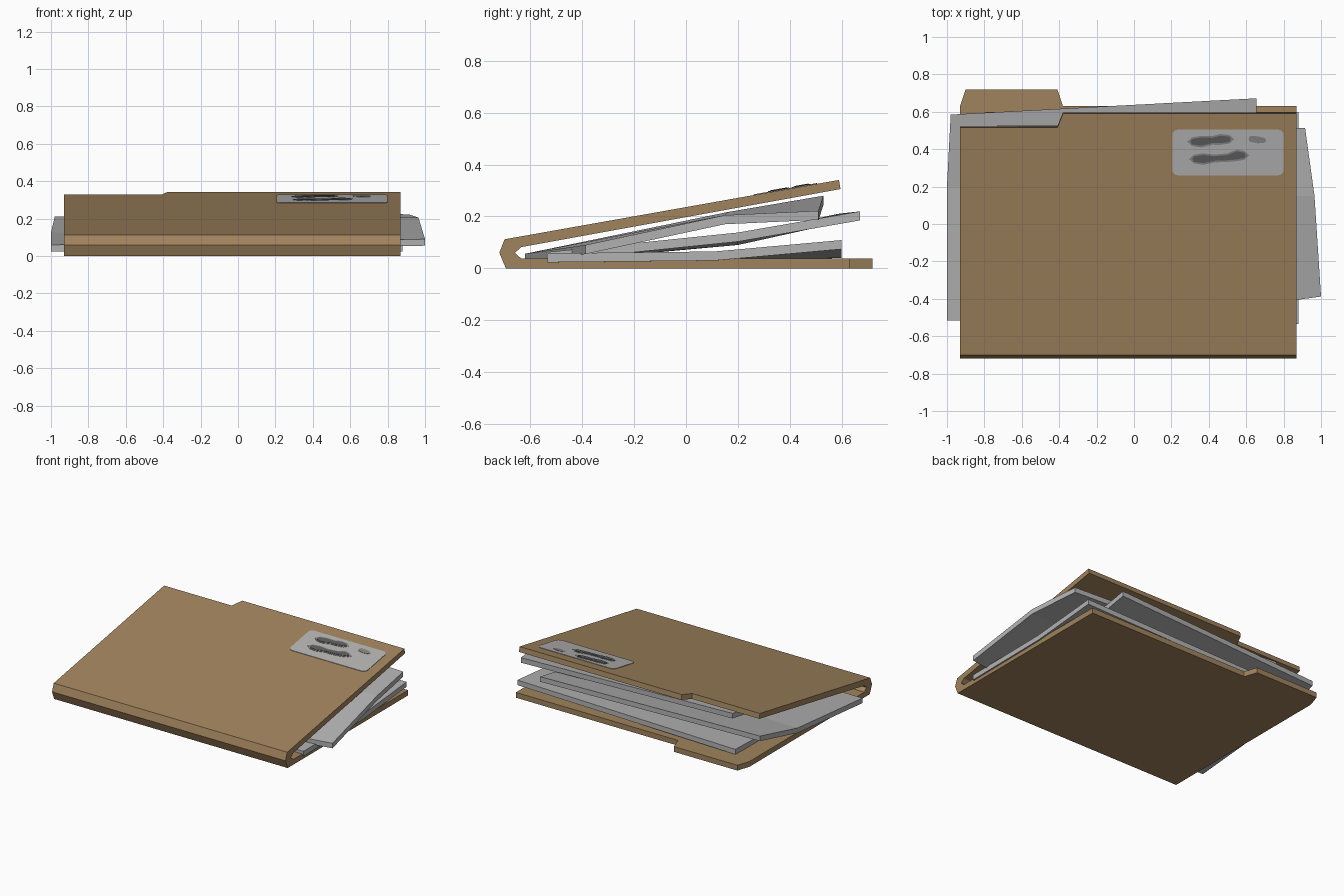
import bpy, bmesh, math

if "Cube" in bpy.data.objects:
    bpy.data.objects.remove(bpy.data.objects["Cube"])

def material(name, rgb):
    m = bpy.data.materials.new(name)
    m.diffuse_color = (*rgb, 1)
    m.use_nodes = True
    m.node_tree.nodes["Principled BSDF"].inputs["Base Color"].default_value = m.diffuse_color
    return m

TAN = material("folder_tan", (0.352, 0.227, 0.109))
PAPER = material("paper_grey", (0.45, 0.45, 0.45))
LABEL = material("label_grey", (0.46, 0.455, 0.45))
SMUDGE = material("smudge_grey", (0.24, 0.24, 0.24))
INK = material("ink_dark", (0.11, 0.11, 0.11))

def loft(name, rings, mat):
    """Join closed rings of equal length, capping both ends."""
    bm = bmesh.new()
    vr = [[bm.verts.new(p) for p in ring] for ring in rings]
    n = len(vr[0])
    for a, b in zip(vr, vr[1:]):
        for i in range(n):
            j = (i + 1) % n
            bm.faces.new((a[i], a[j], b[j], b[i]))
    bm.faces.new(vr[0][::-1])
    bm.faces.new(vr[-1])
    bmesh.ops.recalc_face_normals(bm, faces=bm.faces)
    me = bpy.data.meshes.new(name)
    bm.to_mesh(me)
    bm.free()
    me.materials.append(mat)
    ob = bpy.data.objects.new(name, me)
    bpy.context.collection.objects.link(ob)
    return ob

def cover_z(y):
    """Height of the front cover's outer surface."""
    return 0.112 + (y + 0.70) * 0.228 / 1.285

# Folder: one folded profile, its two ends varying across x for tab and notch
def profile(x, back_y, front_y):
    z = cover_z(front_y)
    pts = [(back_y, 0), (-0.695, 0), (-0.72, 0.06), (-0.70, 0.112), (front_y, z),
           (front_y + 0.006, z - 0.035), (-0.635, 0.082), (-0.66, 0.06),
           (-0.635, 0.037), (back_y, 0.037)]
    return [(x, y, z) for y, z in pts]

columns = [(-0.93, 0.63, 0.515), (-0.90, 0.72, 0.515), (-0.41, 0.72, 0.515),
           (-0.38, 0.63, 0.59), (0.87, 0.63, 0.59)]
loft("folder", [profile(*c) for c in columns], TAN)

# Loose paper stacks: each row is the left and right top point, front to back
def paper(name, rows, t=0.035):
    rings = []
    for l, r in rows:
        low = lambda p: (p[0], p[1], p[2] - t)
        rings.append([l, r, low(r), low(l)])
    loft(name, rings, PAPER)

paper("bottom_papers", [((-0.80, -0.53, 0.058), (0.88, -0.535, 0.058)),
                        ((-0.80, 0.11, 0.060), (0.88, 0.11, 0.065)),
                        ((-0.80, 0.60, 0.075), (0.88, 0.60, 0.109))])
paper("middle_papers", [((-1.0, -0.515, 0.060), (0.62, -0.54, 0.062)),
                        ((-1.0, 0.20, 0.125), (0.65, 0.20, 0.138)),
                        ((-0.98, 0.585, 0.21), (0.655, 0.672, 0.22))])
paper("top_papers", [((-0.70, -0.622, 0.056), (1.0, -0.388, 0.09)),
                     ((-0.73, 0.16, 0.217), (0.965, 0.15, 0.205)),
                     ((-0.73, 0.53, 0.28), (0.915, 0.512, 0.222))])

# Thin plates lying on the sloped front cover
def plate(name, outline, lift, mat):
    loft(name, [[(x, y, cover_z(y) + h) for x, y in outline] for h in (-0.002, lift)], mat)

# Label with rounded corners
r = 0.03
corners = [(0.80 - r, 0.505 - r), (0.205 + r, 0.505 - r), (0.205 + r, 0.26 + r), (0.80 - r, 0.26 + r)]
plate("label", [(cx + r * math.cos(a), cy + r * math.sin(a))
                for k, (cx, cy) in enumerate(corners)
                for a in [math.pi / 2 * (k + s / 4) for s in range(5)]], 0.003, LABEL)

# Illegible smudges: a wavy band around a centre line, a pale halo under a dark core
def band(points, grow):
    top = [(x, y + h + grow) for x, y, h in points]
    bottom = [(x, y - h - grow) for x, y, h in points]
    (x0, y0, _), (x1, y1, _) = points[0], points[-1]
    return [(x0 - 2 * grow - 0.008, y0)] + bottom + [(x1 + 2 * grow + 0.008, y1)] + top[::-1]

smudges = {
    "upper": [(0.31, 0.440, 0.014), (0.36, 0.440, 0.022), (0.42, 0.447, 0.014),
              (0.46, 0.452, 0.020), (0.51, 0.453, 0.014)],
    "lower": [(0.32, 0.347, 0.014), (0.37, 0.347, 0.022), (0.43, 0.350, 0.012),
              (0.50, 0.355, 0.014), (0.55, 0.367, 0.022), (0.59, 0.367, 0.014)],
}
for key, pts in smudges.items():
    plate(key + "_smudge", band(pts, 0.009), 0.005, SMUDGE)
    plate(key + "_ink", band(pts, 0.0), 0.007, INK)
plate("small_smudge", band([(0.62, 0.455, 0.015), (0.66, 0.450, 0.019), (0.70, 0.447, 0.012)], 0.0),
      0.005, SMUDGE)
